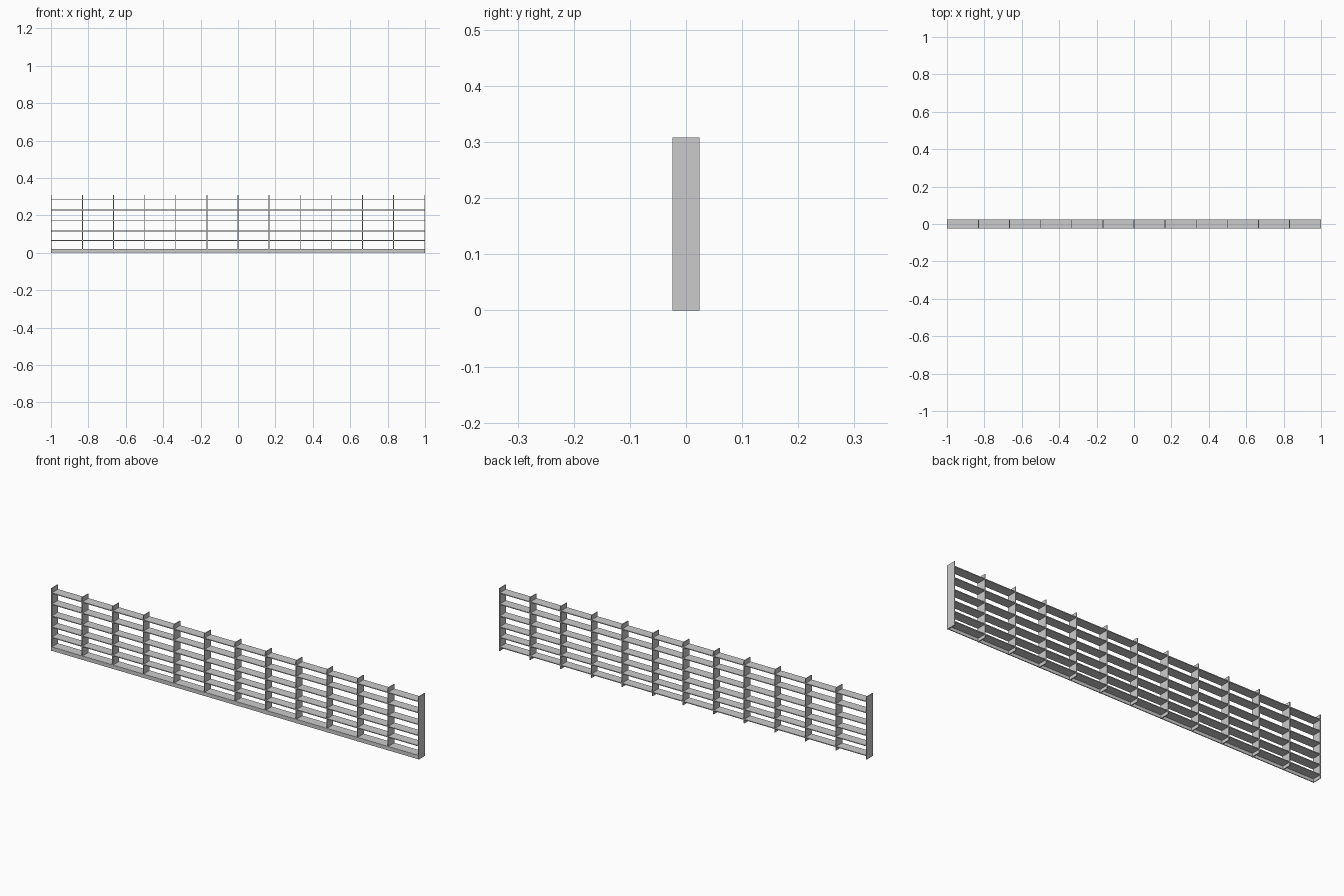
import bpy

if "Cube" in bpy.data.objects:
    bpy.data.objects.remove(bpy.data.objects["Cube"])

DEPTH = 0.048   # y size of every slat
HEIGHT = 0.308
T = 0.004       # sheet thickness


def box(name, center, size):
    bpy.ops.mesh.primitive_cube_add(size=1, location=center)
    ob = bpy.context.object
    ob.name = name
    ob.scale = size
    bpy.ops.object.transform_apply(location=False, rotation=False, scale=True)
    return ob


# Upright fins, evenly spread along the grille
for i in range(13):
    x = (-1 + T / 2) + i * (2 - T) / 12
    box(f"upright_fin_{i + 1}", (x, 0, HEIGHT / 2), (T, DEPTH, HEIGHT))

# Level shelves running the full length
for i, z in enumerate((0.018, 0.066, 0.117, 0.171, 0.229, 0.284)):
    box(f"level_slat_{i + 1}", (0, 0, z), (2 - T, DEPTH - 0.001, T))

# Low strip closing the front of the bottom gap
box("front_bottom_strip", (0, -DEPTH / 2 + T / 2, 0.01), (2 - T, T, 0.018))
